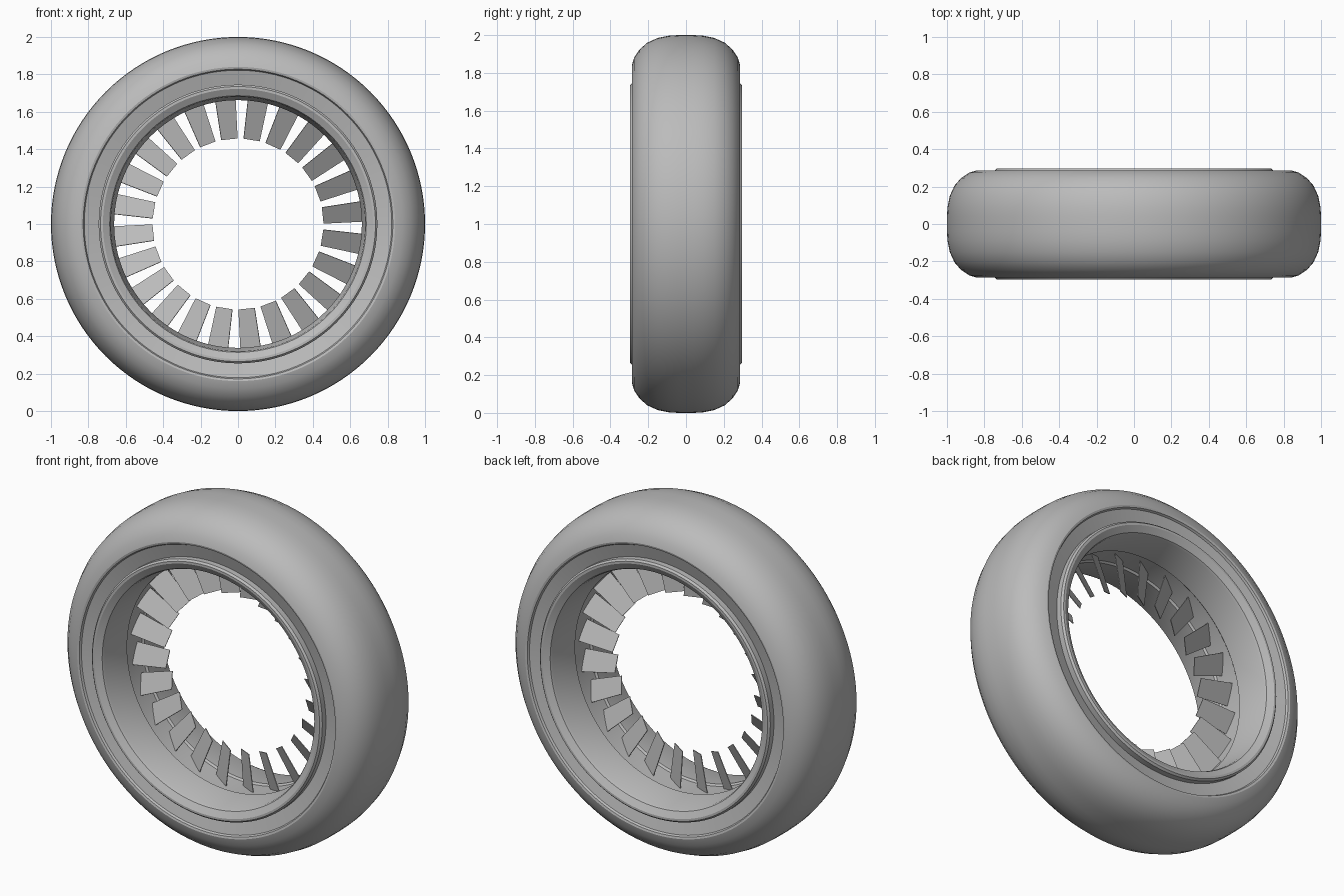
import bpy, bmesh, math
from mathutils import Vector, Matrix

if "Cube" in bpy.data.objects:
    bpy.data.objects.remove(bpy.data.objects["Cube"], do_unlink=True)

GREY = (0.5, 0.5, 0.5, 1)
grey = bpy.data.materials.new("plain_grey")
grey.use_nodes = True
grey.diffuse_color = GREY
grey.node_tree.nodes["Principled BSDF"].inputs["Base Color"].default_value = GREY

CENTRE = Vector((0, 0, 1))


def finish(name, bm, smooth_angle=None):
    bmesh.ops.recalc_face_normals(bm, faces=bm.faces)
    mesh = bpy.data.meshes.new(name)
    bm.to_mesh(mesh)
    bm.free()
    mesh.materials.append(grey)
    obj = bpy.data.objects.new(name, mesh)
    obj.location = CENTRE
    bpy.context.collection.objects.link(obj)
    if smooth_angle:
        bpy.ops.object.select_all(action='DESELECT')
        obj.select_set(True)
        bpy.context.view_layer.objects.active = obj
        bpy.ops.object.shade_smooth_by_angle(angle=math.radians(smooth_angle))
    return obj


def lathe(name, half, steps=128):
    """Mirror a half profile of (radius, y) across y = 0 and spin it round the y axis."""
    loop = half + [(r, -y) for r, y in reversed(half)]
    bm = bmesh.new()
    verts = [bm.verts.new((r, y, 0)) for r, y in loop]
    edges = [bm.edges.new((verts[i - 1], verts[i])) for i in range(len(verts))]
    bmesh.ops.spin(bm, geom=verts + edges, cent=(0, 0, 0), axis=(0, 1, 0),
                   angle=math.tau, steps=steps, use_merge=True)
    bmesh.ops.remove_doubles(bm, verts=bm.verts, dist=1e-5)
    return finish(name, bm, 30)


# Rounded tyre with a sidewall lip that dips towards the rim
lathe("tyre", [(1, 0.04), (0.997, 0.09), (0.985, 0.15), (0.96, 0.205), (0.925, 0.245),
               (0.88, 0.275), (0.84, 0.287), (0.828, 0.284), (0.822, 0.272),
               (0.74, 0.25), (0.72, 0.2)])

# Rim barrel with a raised outer lip and a step where the blades sit
lathe("rim", [(0.745, 0.2), (0.745, 0.285), (0.735, 0.296), (0.722, 0.296),
              (0.686, 0.275), (0.68, 0.262), (0.662, 0.08), (0.672, 0.07), (0.672, 0.03)])

# Ring of pitched, tapered blades
BLADES, PITCH, THICK = 24, math.radians(30), 0.004
bm = bmesh.new()
for i in range(BLADES):
    turn = Matrix.Rotation(-math.radians(5.8 + i * 360 / BLADES), 4, 'Y')
    pitch = Matrix.Rotation(PITCH, 4, 'X')
    blade = bmesh.ops.create_cube(bm, size=1)["verts"]
    for v in blade:
        outer = v.co.x > 0
        v.co = Vector((0.674 if outer else 0.455, v.co.y * THICK,
                       v.co.z * (0.126 if outer else 0.1)))
        v.co = turn @ pitch @ v.co
finish("fan_blades", bm)
